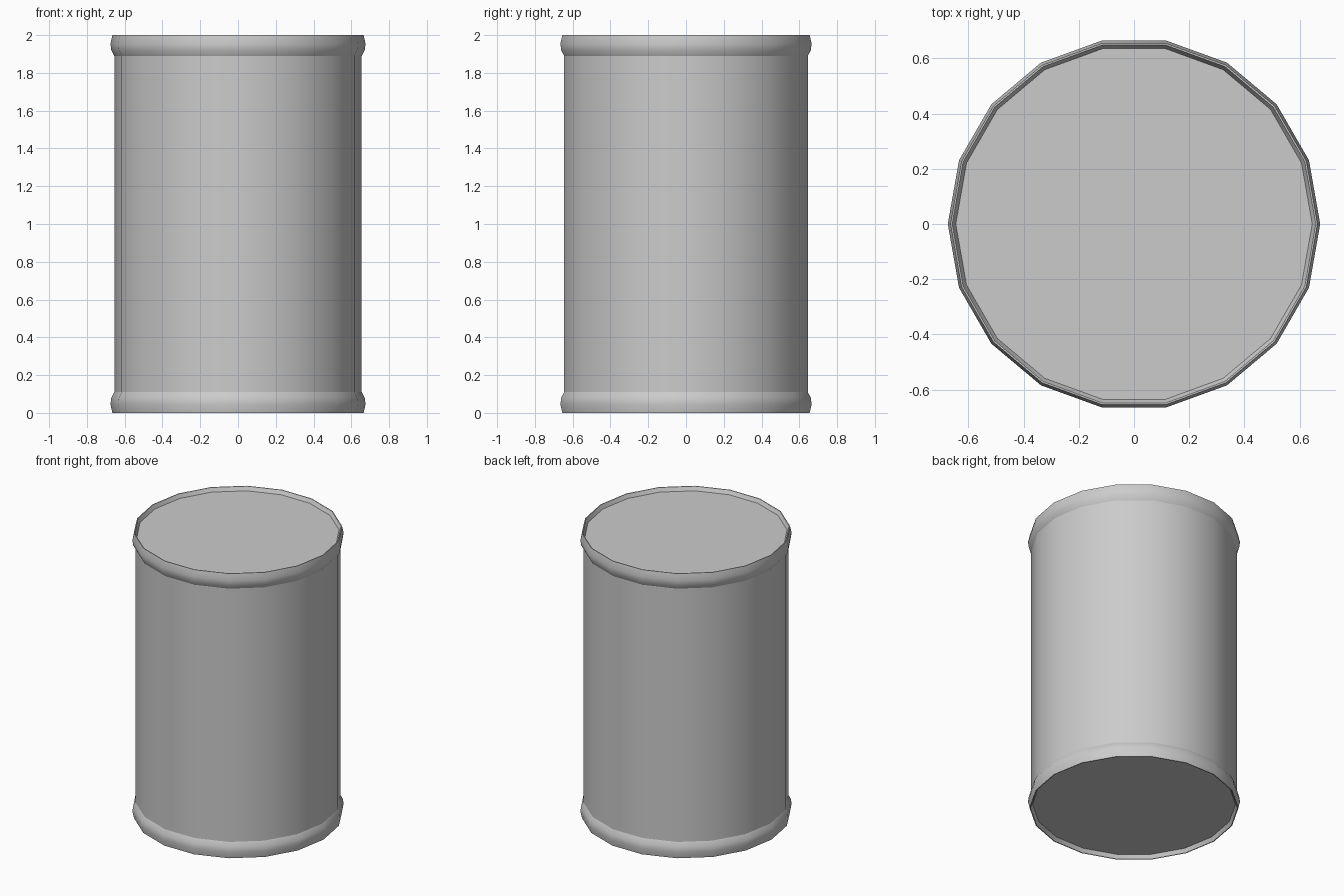
import bpy, bmesh, math

if "Cube" in bpy.data.objects:
    bpy.data.objects.remove(bpy.data.objects["Cube"], do_unlink=True)

SIDES = 18
HEIGHT = 2.0

grey = bpy.data.materials.new("plain grey")
grey.use_nodes = True
colour = (0.6, 0.6, 0.6, 1)
grey.diffuse_color = colour
grey.node_tree.nodes["Principled BSDF"].inputs["Base Color"].default_value = colour


def lathe(name, profile, cap_end=False):
    """Turn a (radius, z) profile around the z axis, optionally capping its last ring."""
    bm = bmesh.new()
    rings = []
    for r, z in profile:
        angles = [math.tau * i / SIDES for i in range(SIDES)]
        rings.append([bm.verts.new((r * math.cos(a), r * math.sin(a), z)) for a in angles])
    for low, high in zip(rings, rings[1:]):
        for i in range(SIDES):
            j = (i + 1) % SIDES
            bm.faces.new((low[i], low[j], high[j], high[i]))
    if cap_end:
        cap = bm.faces.new(rings[-1])
        cap.normal_update()
        if cap.normal.z * (profile[-1][1] - HEIGHT / 2) < 0:
            cap.normal_flip()
    # A profile running downwards produces inward faces
    if profile[1][1] < profile[0][1]:
        bmesh.ops.reverse_faces(bm, faces=[f for f in bm.faces if len(f.verts) == 4])
    mesh = bpy.data.meshes.new(name)
    bm.to_mesh(mesh)
    bm.free()
    mesh.materials.append(grey)
    obj = bpy.data.objects.new(name, mesh)
    bpy.context.collection.objects.link(obj)
    bpy.ops.object.select_all(action="DESELECT")
    obj.select_set(True)
    bpy.context.view_layer.objects.active = obj
    bpy.ops.object.shade_smooth_by_angle(angle=math.radians(35))


# Straight wall
lathe("can_wall", [(0.655, 0.11), (0.655, HEIGHT - 0.11)])

# Rolled rim with a shallow recessed end, as distance from the end of the can
rim = [(0.655, 0.11), (0.671, 0.08), (0.675, 0.045), (0.665, 0), (0.659, 0), (0.646, 0.027)]
lathe("top_rim_and_lid", [(r, HEIGHT - d) for r, d in rim], cap_end=True)
lathe("bottom_rim_and_base", rim, cap_end=True)
